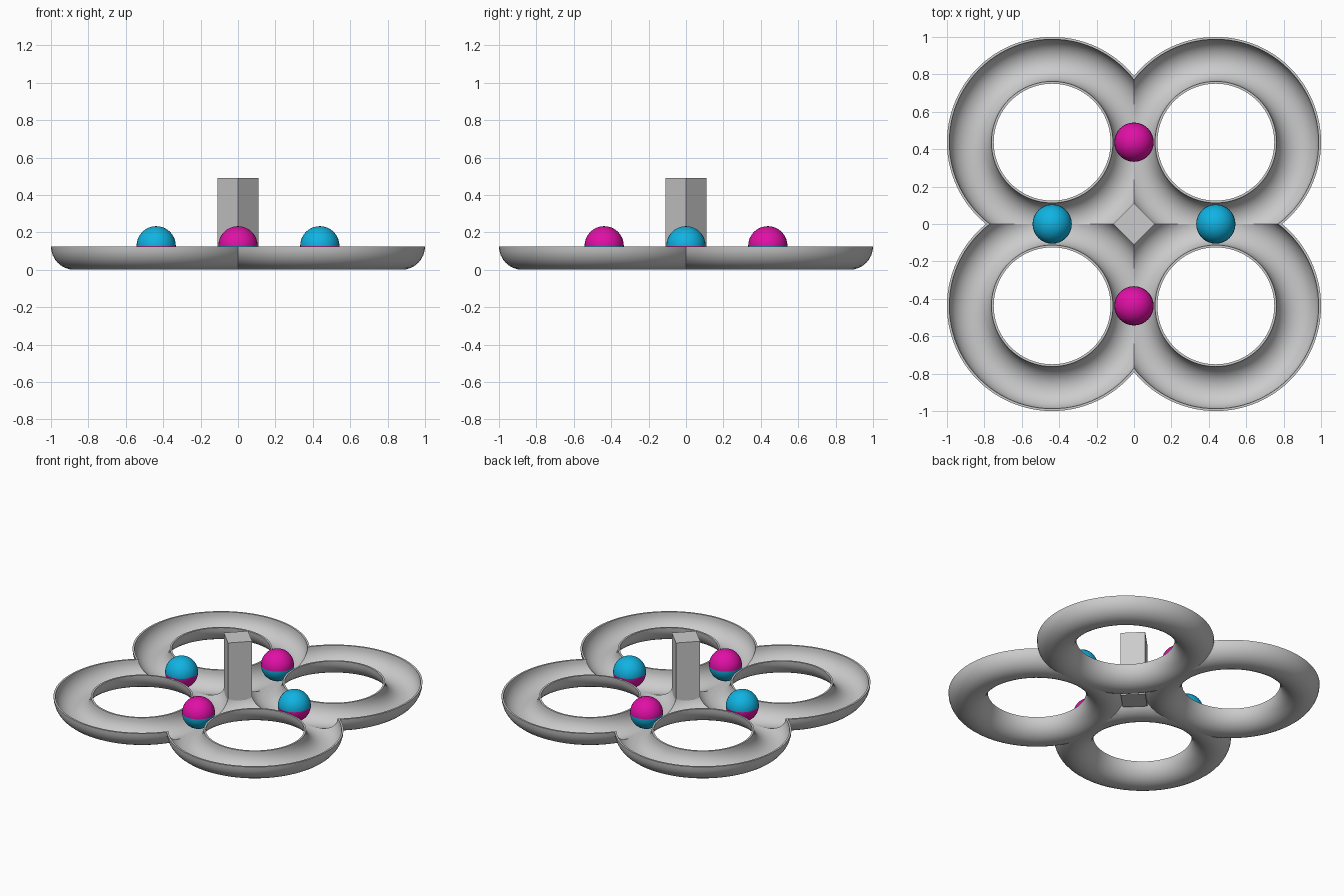
import bpy
import bmesh
from math import cos, sin, pi, radians
from mathutils import Vector, Matrix

cube = bpy.data.objects.get("Cube")
if cube:
    bpy.data.objects.remove(cube, do_unlink=True)

RING = 0.4375     # ring radius, also the offset of each ring centre
TUBE = 0.125      # outer radius of the half-round channel
WALL = 0.0125     # channel wall thickness
BALL = 0.105


def material(name, rgb):
    mat = bpy.data.materials.new(name)
    mat.use_nodes = True
    colour = (*rgb, 1.0)
    mat.diffuse_color = colour
    mat.node_tree.nodes["Principled BSDF"].inputs["Base Color"].default_value = colour
    return mat


grey = material("light grey", (0.6, 0.6, 0.6))
cyan = material("cyan blue", (0.005, 0.45, 0.76))
magenta = material("magenta", (0.75, 0.005, 0.38))


def add_object(name, bm, mats, smooth=True):
    bmesh.ops.recalc_face_normals(bm, faces=bm.faces)
    mesh = bpy.data.meshes.new(name)
    bm.to_mesh(mesh)
    bm.free()
    for mat in mats:
        mesh.materials.append(mat)
    obj = bpy.data.objects.new(name, mesh)
    bpy.context.collection.objects.link(obj)
    if smooth:
        bpy.ops.object.select_all(action='DESELECT')
        obj.select_set(True)
        bpy.context.view_layer.objects.active = obj
        bpy.ops.object.shade_smooth_by_angle(angle=radians(35))
    return obj


# Ring channels: a half-round shell profile spun into a trough
def arc(radius, steps=16):
    return [Vector((RING + radius * cos(pi + pi * i / steps), 0,
                    TUBE + radius * sin(pi + pi * i / steps)))
            for i in range(steps + 1)]


bm = bmesh.new()
profile = arc(TUBE) + arc(TUBE - WALL)[::-1]
verts = [bm.verts.new(p) for p in profile]
edges = [bm.edges.new((verts[i - 1], verts[i])) for i in range(len(verts))]
bmesh.ops.spin(bm, geom=verts + edges, cent=(0, 0, 0), axis=(0, 0, 1),
               angle=2 * pi, steps=96)
bmesh.ops.remove_doubles(bm, verts=bm.verts, dist=1e-5)
bmesh.ops.recalc_face_normals(bm, faces=bm.faces)
bmesh.ops.translate(bm, verts=bm.verts, vec=(RING, RING, 0))

# Trim to one quadrant so that neighbouring troughs flow into each other
for normal in ((1, 0, 0), (0, 1, 0)):
    bmesh.ops.bisect_plane(bm, geom=bm.verts[:] + bm.edges[:] + bm.faces[:],
                           dist=1e-6, plane_co=(0, 0, 0), plane_no=normal,
                           clear_inner=True)
channels = add_object("ring_channels", bm, [grey])
mirror = channels.modifiers.new("four rings", 'MIRROR')
mirror.use_axis = (True, True, False)
mirror.use_mirror_merge = False

# Central post: a square column turned on its corner
bm = bmesh.new()
bottom, top = 0.035, 0.49
bmesh.ops.create_cube(bm, size=1)
bmesh.ops.scale(bm, vec=(0.156, 0.156, top - bottom), verts=bm.verts)
bmesh.ops.rotate(bm, cent=(0, 0, 0), matrix=Matrix.Rotation(pi / 4, 3, 'Z'), verts=bm.verts)
bmesh.ops.translate(bm, vec=(0, 0, (top + bottom) / 2), verts=bm.verts)
add_object("centre_post", bm, [grey], smooth=False)


# Two-tone balls resting where the rings meet
def ball(name, x, y, upper, lower):
    bm = bmesh.new()
    bmesh.ops.create_uvsphere(bm, u_segments=32, v_segments=16, radius=BALL)
    for face in bm.faces:
        face.material_index = 0 if face.calc_center_median().z > 0 else 1
    bmesh.ops.translate(bm, vec=(x, y, TUBE + 0.003), verts=bm.verts)
    add_object(name, bm, [upper, lower])


for side, sign in (("left", 1), ("right", -1)):
    ball(side + "_ball", sign * RING, 0, cyan, magenta)
for side, sign in (("back", 1), ("front", -1)):
    ball(side + "_ball", 0, sign * RING, magenta, cyan)
